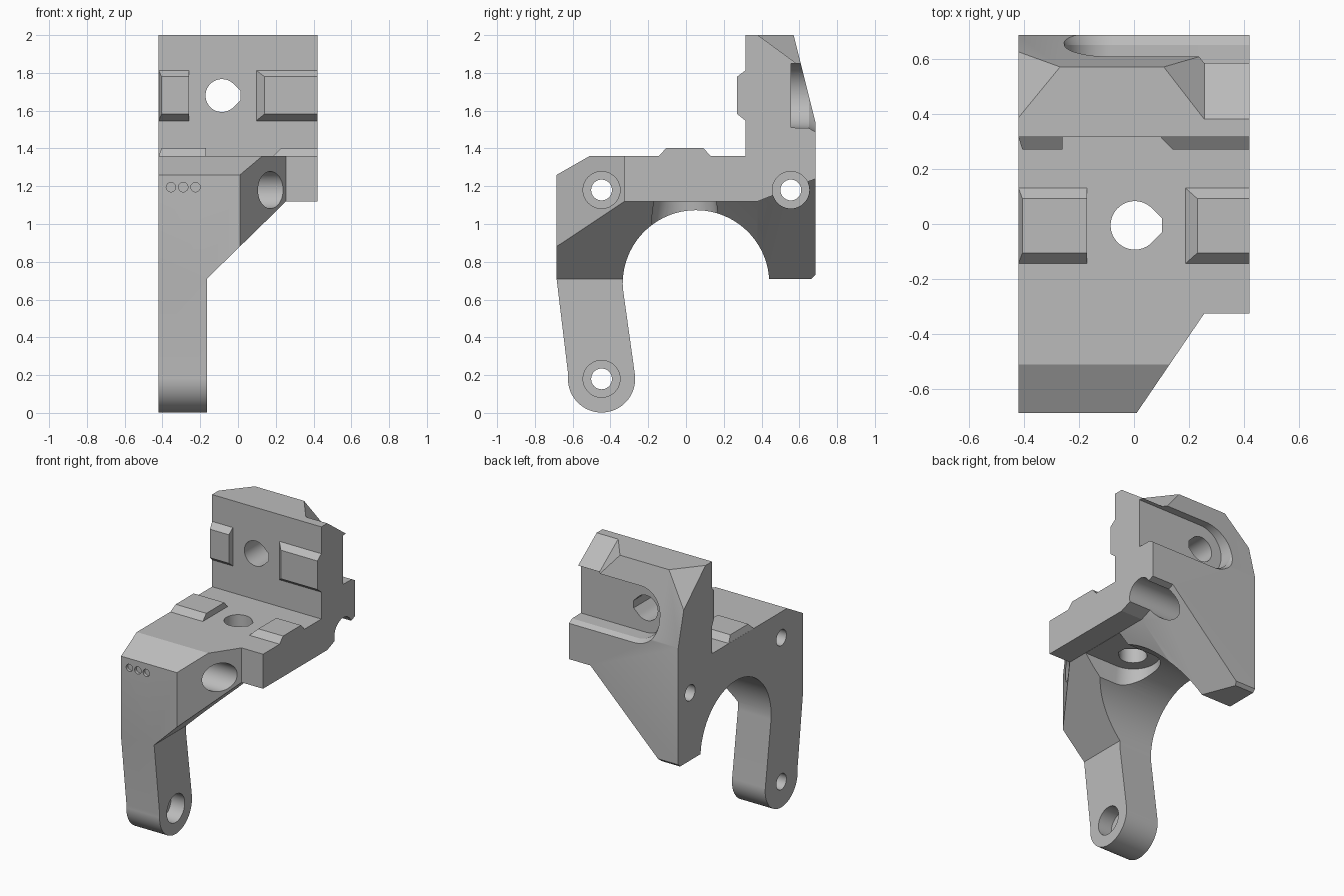
import bpy, bmesh
from math import cos, sin, radians
from mathutils import Vector

cube = bpy.data.objects.get("Cube")
if cube:
    bpy.data.objects.remove(cube, do_unlink=True)

grey = bpy.data.materials.new("plain_grey")
grey.use_nodes = True
GREY = (0.5, 0.5, 0.5, 1)
grey.diffuse_color = GREY
grey.node_tree.nodes["Principled BSDF"].inputs["Base Color"].default_value = GREY


def finish(name, bm):
    bmesh.ops.recalc_face_normals(bm, faces=bm.faces)
    mesh = bpy.data.meshes.new(name)
    bm.to_mesh(mesh)
    bm.free()
    mesh.materials.append(grey)
    obj = bpy.data.objects.new(name, mesh)
    bpy.context.collection.objects.link(obj)
    return obj


def loft(name, axis, sections):
    """Solid through (position along axis, outline) sections."""
    place = {"x": lambda t, u, v: (t, u, v),
             "y": lambda t, u, v: (u, t, v),
             "z": lambda t, u, v: (u, v, t)}[axis]
    bm = bmesh.new()
    rings = [[bm.verts.new(place(t, *p)) for p in pts] for t, pts in sections]
    for a, b in zip(rings, rings[1:]):
        for i in range(len(a)):
            bm.faces.new((a[i - 1], a[i], b[i], b[i - 1]))
    bm.faces.new(rings[0])
    bm.faces.new(rings[-1])
    return finish(name, bm)


def hull(name, points):
    bm = bmesh.new()
    for p in points:
        bm.verts.new(p)
    bmesh.ops.convex_hull(bm, input=bm.verts)
    return finish(name, bm)


def arc(u, v, r, start, end, steps=32):
    angles = [radians(start + (end - start) * i / steps) for i in range(steps + 1)]
    return [(u + r * cos(a), v + r * sin(a)) for a in angles]


def circle(u, v, r, steps=40):
    return arc(u, v, r, 0, 360, steps)[:-1]


def slot(u, v, r):
    return arc(u, v, r, 90, 270) + [(0.6, v - r), (0.6, v + r)]


def drop_hole(u, v, r):
    return arc(u, v, r, 45, 315) + [(u + 0.098, v - 0.026), (u + 0.098, v + 0.026)]


# Side profile: leg, arch, rear wall and deck
profile = arc(-0.447, 0.18, 0.178, 173, 367)
profile += arc(0.053, 0.685, 0.388, 184, 4, 48)
profile += [(0.44, 0.71), (0.665, 0.71), (0.685, 0.73), (0.685, 1.54), (0.57, 2),
            (0.315, 2), (0.315, 1.36), (-0.51, 1.36), (-0.685, 1.26), (-0.685, 0.71)]
bracket = loft("bracket_body", "x", [(-0.42, profile), (0.42, profile)])
cutters = []


# Diagonal underside, rising towards the back
def underside(rise):
    return [(-0.165 - rise, -0.2), (-0.165 - rise, 0.71), (0.255, 1.12 + rise),
            (0.6, 1.12 + rise), (0.6, -0.2)]


cutters.append(loft("underside_cut", "y", [(-1, underside(0)), (0.38, underside(0)),
                                           (0.8, underside(0.164))]))

# Angled front corner of the deck
corner = [(-0.058, -0.785), (0.255, -0.325), (0.6, -0.325), (0.6, -0.785)]
cutters.append(loft("front_corner_cut", "z", [(-0.3, corner), (1.6, corner)]))

# Sliced upper rear corner on the right
tri = [Vector(p) for p in ((-0.42, 0.385, 2), (-0.26, 0.58, 2), (-0.42, 0.625, 1.78))]
mid = sum(tri, Vector()) / 3
normal = (tri[1] - tri[0]).cross(tri[2] - tri[0]).normalized()
if normal.z < 0:
    normal = -normal
wide = [mid + (p - mid) * 2.5 for p in tri]
cutters.append(hull("right_corner_cut", wide + [p + normal * 0.4 for p in wide]))

# Wedge notch on the upper rear left
cutters.append(hull("left_notch_cut", [
    (0.255, 0.278, 2.075), (0.255, 0.72, 1.751), (-0.21, 0.878, 2.075),
    (0.6, 0.278, 2.075), (0.6, 0.72, 1.751), (0.6, 0.878, 2.075)]))

# Rounded recesses with flared lips, and their screw holes
cutters.append(loft("rear_slot_cut", "y", [
    (0.555, slot(-0.08, 1.68, 0.17)), (0.65, slot(-0.08, 1.68, 0.172)),
    (0.69, slot(-0.08, 1.68, 0.195)), (0.8, slot(-0.08, 1.68, 0.195))]))
cutters.append(loft("deck_slot_cut", "z", [
    (0.9, slot(0, -0.005, 0.175)), (1.04, slot(0, -0.005, 0.175)),
    (1.119, slot(0, -0.005, 0.165))]))
wall_hole = drop_hole(-0.085, 1.68, 0.087)
cutters.append(loft("wall_hole_cut", "y", [(0.2, wall_hole), (0.75, wall_hole)]))
deck_hole = drop_hole(0.003, -0.005, 0.088)
cutters.append(loft("deck_hole_cut", "z", [(0.95, deck_hole), (1.5, deck_hole)]))

# Stepped cross bores
for y, z in ((-0.447, 0.18), (-0.447, 1.18), (0.555, 1.18)):
    thin, thick = circle(y, z, 0.055), circle(y, z, 0.098)
    cutters.append(loft("bore_cut", "x", [(-0.6, thin), (-0.27, thin),
                                          (-0.27, thick), (0.6, thick)]))

# Three small dimples on the front
for i in range(3):
    dot = circle(-0.355 + 0.065 * i, 1.195, 0.025, 24)
    cutters.append(loft("dimple_cut", "y", [(-0.75, dot), (-0.665, dot)]))

bpy.context.view_layer.objects.active = bracket
for cutter in cutters:
    cutter.hide_render = True
    mod = bracket.modifiers.new(cutter.name, "BOOLEAN")
    mod.operation = "DIFFERENCE"
    mod.solver = "EXACT"
    mod.object = cutter
    bpy.ops.object.modifier_apply(modifier=mod.name)
    bpy.data.objects.remove(cutter, do_unlink=True)


# Raised locating pads with bevelled edges
def pad(name, axis, base, top, x, x_top, v, v_top):
    def rect(a, b):
        return [(a[0], b[0]), (a[1], b[0]), (a[1], b[1]), (a[0], b[1])]
    return loft(name, axis, [(base, rect(x, v)), (top, rect(x_top, v_top))])


deck_v, deck_top = (-0.145, 0.132), (-0.105, 0.092)
wall_v, wall_top = (1.545, 1.815), (1.582, 1.78)
pad("deck_pad_right", "z", 1.358, 1.402, (-0.42, -0.17), (-0.405, -0.17), deck_v, deck_top)
pad("deck_pad_left", "z", 1.358, 1.402, (0.185, 0.42), (0.23, 0.42), deck_v, deck_top)
pad("wall_pad_right", "y", 0.317, 0.271, (-0.42, -0.26), (-0.405, -0.26), wall_v, wall_top)
pad("wall_pad_left", "y", 0.317, 0.271, (0.095, 0.42), (0.14, 0.42), wall_v, wall_top)

# Smooth round surfaces, keep edges crisp
bpy.ops.object.select_all(action="DESELECT")
bracket.select_set(True)
bpy.ops.object.shade_smooth_by_angle(angle=radians(20))
